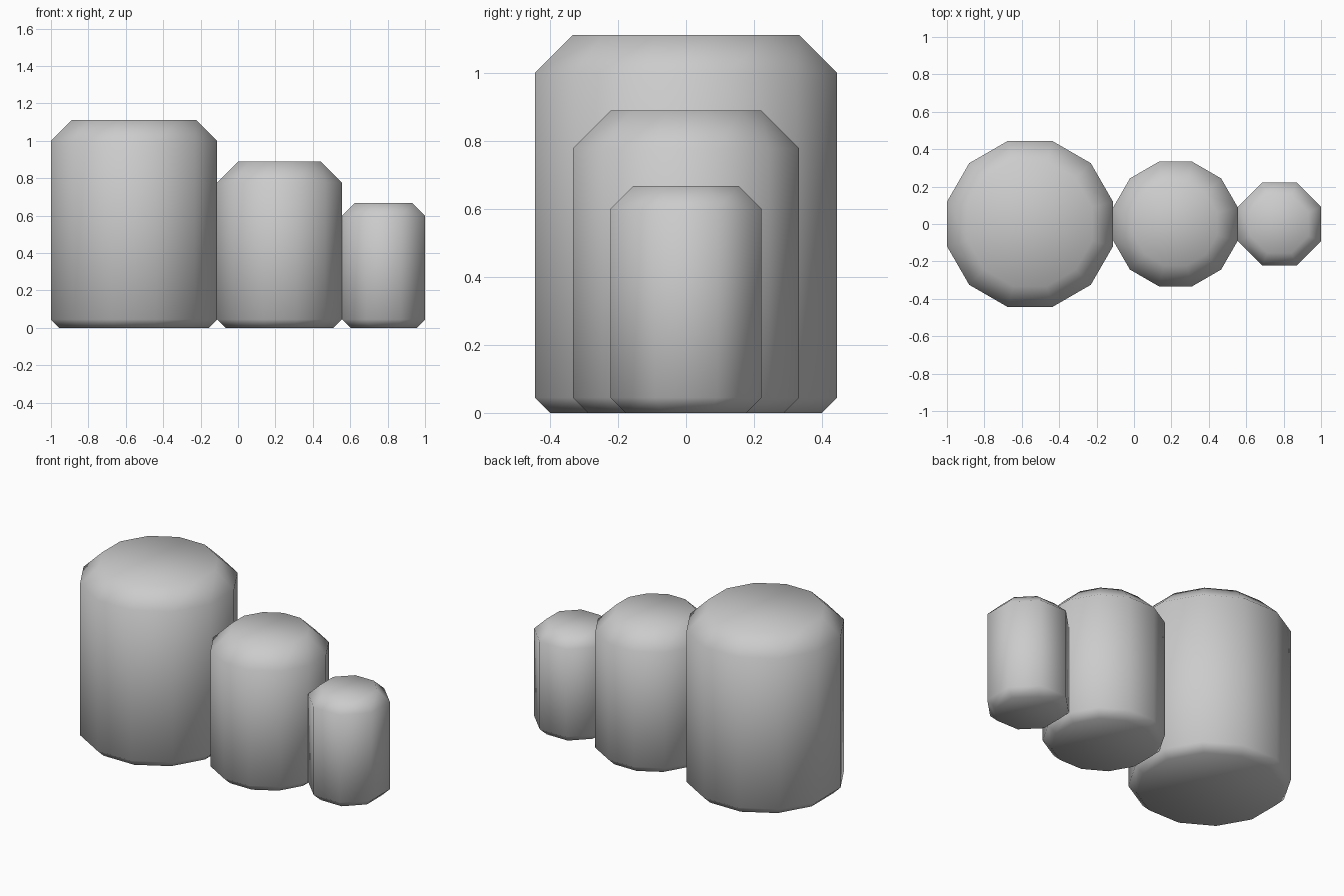
import bpy
import bmesh
import math

cube = bpy.data.objects.get("Cube")
if cube:
    bpy.data.objects.remove(cube, do_unlink=True)

# Plain grey material
grey = bpy.data.materials.new("light_grey")
grey.use_nodes = True
colour = (0.6, 0.6, 0.6, 1.0)
grey.diffuse_color = colour
grey.node_tree.nodes["Principled BSDF"].inputs["Base Color"].default_value = colour


def canister(name, x, apothem, sides, height, top_cut, base_cut=0.045):
    """Chamfered prism with one flat side facing each axis."""
    profile = [(apothem - base_cut, 0), (apothem, base_cut),
               (apothem, height - top_cut), (apothem - top_cut, height)]
    half = math.pi / sides
    bm = bmesh.new()
    rings = []
    for reach, z in profile:
        r = reach / math.cos(half)
        rings.append([bm.verts.new((r * math.cos((2 * i + 1) * half),
                                    r * math.sin((2 * i + 1) * half), z))
                      for i in range(sides)])
    for low, high in zip(rings, rings[1:]):
        for i in range(sides):
            j = (i + 1) % sides
            bm.faces.new((low[i], low[j], high[j], high[i]))
    bm.faces.new(rings[0][::-1])
    bm.faces.new(rings[-1])
    for face in bm.faces:
        face.smooth = True
    mesh = bpy.data.meshes.new(name)
    bm.to_mesh(mesh)
    bm.free()
    mesh.materials.append(grey)
    obj = bpy.data.objects.new(name, mesh)
    obj.location.x = x
    bpy.context.collection.objects.link(obj)


# Three canisters in a row, large to small
canister("large_canister", -0.556, 0.444, 12, 1.111, 0.111)
canister("medium_canister", 0.222, 0.333, 12, 0.889, 0.111)
canister("small_canister", 0.778, 0.222, 8, 0.667, 0.067)
